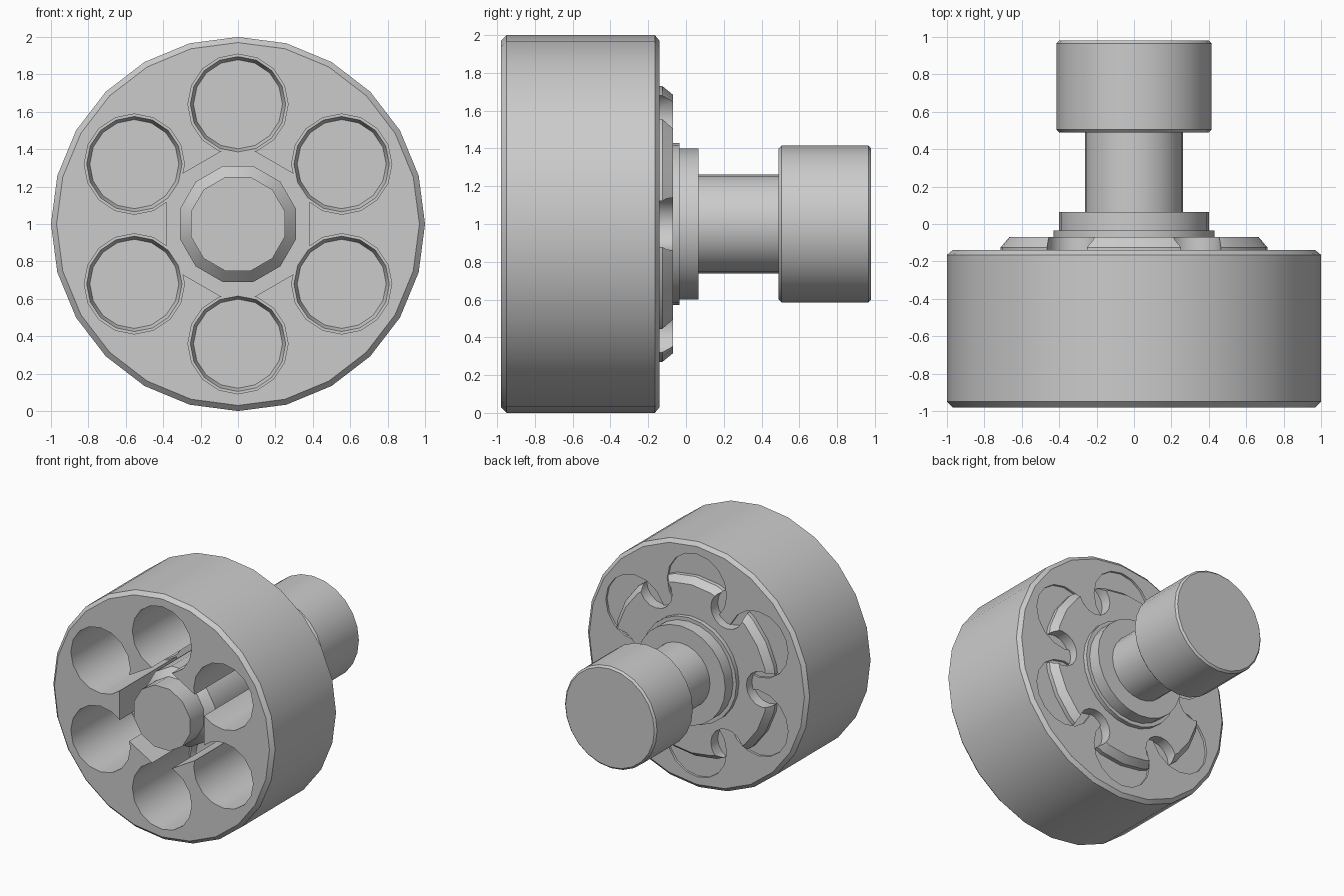
import bpy, bmesh, math

if "Cube" in bpy.data.objects:
    bpy.data.objects.remove(bpy.data.objects["Cube"])

CZ = 1.0  # height of the main axis


def new_object(name, bm):
    bmesh.ops.remove_doubles(bm, verts=bm.verts, dist=1e-5)
    bmesh.ops.recalc_face_normals(bm, faces=bm.faces)
    me = bpy.data.meshes.new(name)
    bm.to_mesh(me)
    bm.free()
    ob = bpy.data.objects.new(name, me)
    bpy.context.collection.objects.link(ob)
    return ob


def turned(name, profile, sides, x=0.0, z=CZ, phase=0.0):
    """Closed solid turned around the y direction from (radius, y) points."""
    bm = bmesh.new()
    rings = []
    for r, y in profile:
        rings.append([bm.verts.new((x + r * math.cos(phase + math.tau * i / sides), y,
                                    z + r * math.sin(phase + math.tau * i / sides)))
                      for i in range(sides)])
    for a, b in zip(rings, rings[1:]):
        for i in range(sides):
            j = (i + 1) % sides
            bm.faces.new((a[i], a[j], b[j], b[i]))
    bm.faces.new(rings[0])
    bm.faces.new(rings[-1])
    return new_object(name, bm)


def cut(target, cutter):
    m = target.modifiers.new("cut", 'BOOLEAN')
    m.operation = 'DIFFERENCE'
    m.solver = 'EXACT'
    m.object = cutter
    cutter.hide_render = True
    cutter.hide_viewport = True


def around(radius, start):
    """Six evenly spaced centres around the axis."""
    for k in range(6):
        a = math.radians(start + 60 * k)
        yield radius * math.cos(a), CZ + radius * math.sin(a)


# Drum body with chamfered rims
drum = turned("drum", [(0.97, -0.98), (1.0, -0.95), (1.0, -0.165), (0.97, -0.14)], 24)

# Hexagonal hollow around the pin
cut(drum, turned("hollow_cutter", [(0.44, -1.1), (0.44, -0.25)], 6, phase=math.radians(30)))

# Chambers from the front, shallow recesses at the back
for x, z in around(0.64, 30):
    cut(drum, turned("chamber_cutter", [(0.268, -1.1), (0.268, -0.25), (0.255, -0.25),
                                        (0.238, -0.2)], 16, x, z))
    cut(drum, turned("recess_cutter", [(0.268, -0.158), (0.268, 0.1)], 16, x, z))

# Raised star plate with round notches between the chambers
star = turned("star_plate", [(0.73, -0.165), (0.73, -0.125), (0.685, -0.07)], 24)
for x, z in around(0.64, 0):
    cut(star, turned("notch_cutter", [(0.145, -0.157), (0.145, 0.1)], 16, x, z))
    cut(star, turned("notch_base_cutter", [(0.145, -0.3), (0.145, -0.15)], 16, x, z))

# Centre pin
pin = turned("centre_pin", [(0.26, -0.98), (0.26, -0.8), (0.32, -0.74), (0.32, -0.2)], 12,
             phase=math.radians(15))

# Rear shaft with collar and knob
shaft = turned("rear_shaft", [(0.43, -0.1), (0.43, -0.035), (0.40, -0.035), (0.40, 0.065),
                              (0.262, 0.065), (0.262, 0.49), (0.40, 0.49), (0.415, 0.505),
                              (0.415, 0.965), (0.40, 0.98)], 24)

# Bake the cuts, then shade
bpy.context.view_layer.update()
for ob in (drum, star):
    dg = bpy.context.evaluated_depsgraph_get()
    me = bpy.data.meshes.new_from_object(ob.evaluated_get(dg))
    ob.modifiers.clear()
    ob.data = me
for ob in list(bpy.data.objects):
    if ob.name.split(".")[0].endswith("_cutter"):
        bpy.data.objects.remove(ob)

bpy.ops.object.select_all(action='DESELECT')
for ob in (drum, star, pin, shaft):
    ob.select_set(True)
bpy.context.view_layer.objects.active = drum
bpy.ops.object.shade_smooth_by_angle(angle=math.radians(32))
